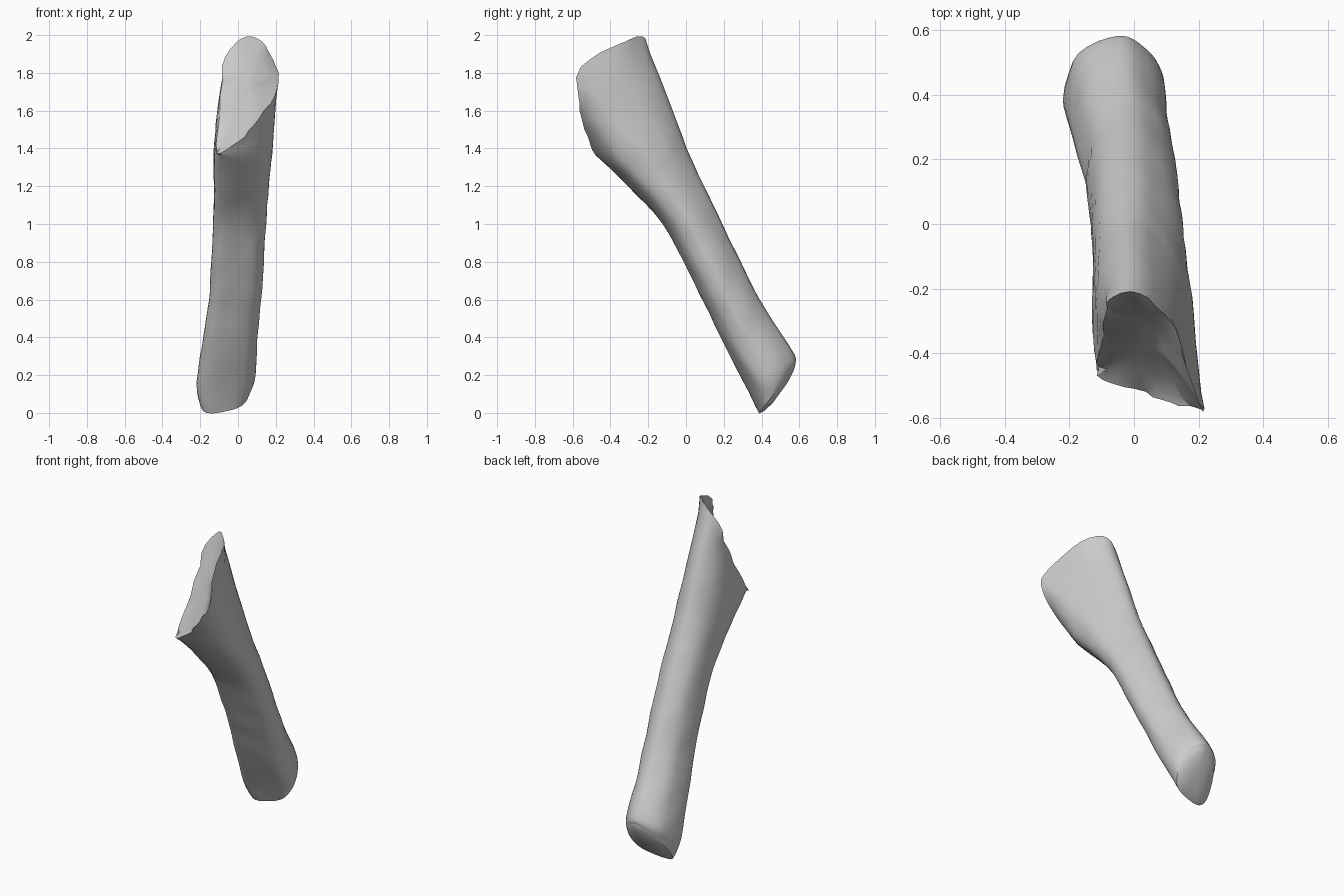
import bpy
import bmesh
import math
import random
from mathutils import Vector, noise

random.seed(4)
cube = bpy.data.objects.get("Cube")
if cube:
    bpy.data.objects.remove(cube, do_unlink=True)

# Material
grey = bpy.data.materials.new("plain grey")
grey.use_nodes = True
colour = (0.6, 0.6, 0.6, 1)
grey.diffuse_color = colour
grey.node_tree.nodes["Principled BSDF"].inputs["Base Color"].default_value = colour

# Cross-section (across, front-to-back): back ridge, left edge, front right edge, back right edge
SECTION = [(-.05, 1), (.55, .84), (.92, .6), (1, .38), (.74, .15),
           (.05, .03), (-.74, 0), (-1, .22), (-.8, .76)]

# Shaft stations: front edge y z, back edge y z, right x, left x
STATIONS = [
    (.39, 0, .58, .26, -.2, .055),
    (.33, .12, .575, .31, -.22, .085),
    (.20, .37, .45, .50, -.185, .10),
    (.10, .58, .36, .65, -.155, .12),
    (0, .78, .255, .87, -.14, .135),
    (-.12, 1.0, .145, 1.1, -.13, .15),
    (-.30, 1.2, .04, 1.32, -.125, .17),
    (-.45, 1.345, -.04, 1.52, -.125, .19),
]

# Oblique broken rim, in the same order as the section
RIM = [(.01, -.22, 1.985), (.12, -.33, 1.97), (.205, -.555, 1.83),
       (.2, -.58, 1.72), (.12, -.55, 1.56), (0, -.515, 1.44),
       (-.11, -.465, 1.37), (-.105, -.385, 1.52), (-.08, -.24, 1.83)]
RIM_CENTRE = Vector((.045, -.39, 1.74))


def spline(a, b, c, d, t):
    return 0.5 * (2 * b + (c - a) * t + (2 * a - 5 * b + 4 * c - d) * t * t
                  + (3 * b - a - 3 * c + d) * t ** 3)


def smooth_path(points, steps, closed):
    """Resample a list of points along a smooth curve."""
    n = len(points)
    pick = (lambda i: points[i % n]) if closed else (lambda i: points[max(0, min(n - 1, i))])
    out = [spline(pick(i - 1), pick(i), pick(i + 1), pick(i + 2), k / steps)
           for i in range(n if closed else n - 1) for k in range(steps)]
    return out if closed else out + [points[-1].copy()]


def station_ring(fy, fz, by, bz, x0, x1):
    mid, half = (x0 + x1) / 2, (x1 - x0) / 2
    lean = .045 - .05 * bz  # the back ridge twists along the shaft
    return [Vector((mid + u * half + lean * v * v, fy + (by - fy) * v, fz + (bz - fz) * v))
            for u, v in SECTION]


def middle(ring):
    return sum(ring, Vector()) / len(ring)


def shrunk(ring, centre, scale, push):
    return [centre + (p - centre) * scale + push for p in ring]


rings = [station_ring(*s) for s in STATIONS] + [[Vector(p) for p in RIM]]
rings = [smooth_path(r, 4, True) for r in rings]
columns = [smooth_path(list(c), 4, False) for c in zip(*rings)]
rings = [list(r) for r in zip(*columns)]
count = len(rings[0])

# Small surface unevenness, and a ragged rim
for ring in rings[1:-1]:
    for p in ring:
        p += noise.noise_vector(p * 9) * 0.005
rim = rings[-1]
cut_normal = Vector((-.74, -.6, .39)).normalized()
hollow = [shrunk(rim, RIM_CENTRE, s, -cut_normal * d)
          for s, d in ((.88, .01), (.6, .02), (.25, .025))]
for p in rim:
    p += cut_normal * random.uniform(-.014, .01)

# Rounded foot
foot_out = Vector((0, .8, -.6))
foot = [shrunk(rings[0], middle(rings[0]), s, foot_out * d)
        for s, d in ((.4, .025), (.8, .014))]
rings = foot + rings + hollow

bm = bmesh.new()
loops = [[bm.verts.new(p) for p in ring] for ring in rings]
for low, high in zip(loops, loops[1:]):
    for i in range(count):
        j = (i + 1) % count
        bm.faces.new((low[i], low[j], high[j], high[i]))
for loop in (loops[0], loops[-1]):
    tip = bm.verts.new(middle([v.co for v in loop]))
    for i in range(count):
        bm.faces.new((loop[i], loop[(i + 1) % count], tip))
bmesh.ops.triangulate(bm, faces=bm.faces[:])
bmesh.ops.recalc_face_normals(bm, faces=bm.faces[:])

mesh = bpy.data.meshes.new("broken_shaft")
bm.to_mesh(mesh)
bm.free()
mesh.materials.append(grey)
shaft = bpy.data.objects.new("broken_shaft", mesh)
bpy.context.collection.objects.link(shaft)
bpy.context.view_layer.objects.active = shaft
shaft.select_set(True)
bpy.ops.object.shade_smooth_by_angle(angle=math.radians(30))
